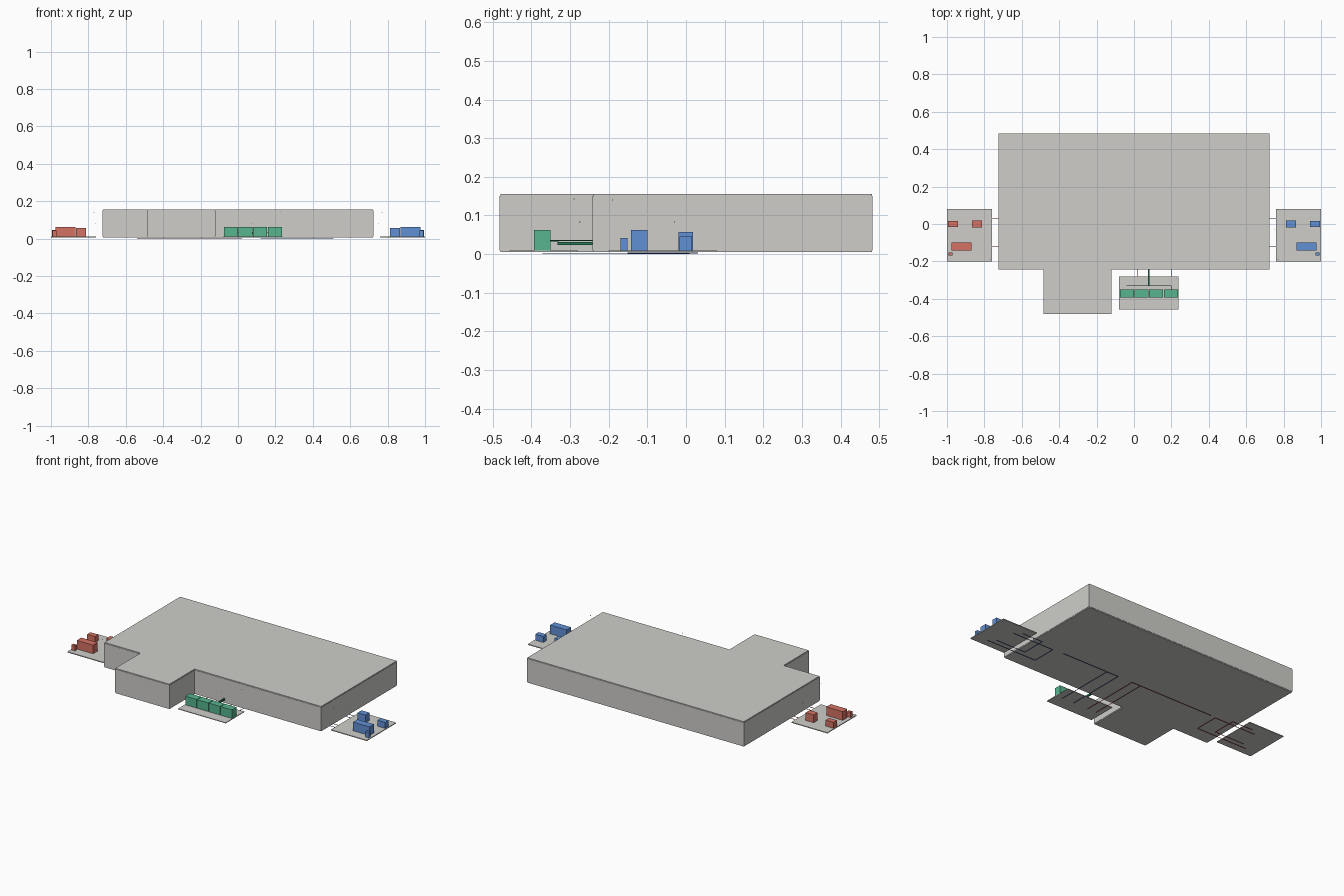
import bpy, bmesh
from mathutils import Vector

cube = bpy.data.objects.get("Cube")
if cube:
    bpy.data.objects.remove(cube, do_unlink=True)


def material(name, rgb):
    m = bpy.data.materials.new(name)
    m.use_nodes = True
    m.diffuse_color = (*rgb, 1)
    m.node_tree.nodes["Principled BSDF"].inputs["Base Color"].default_value = (*rgb, 1)
    return m


GREY = material("concrete grey", (0.62, 0.615, 0.59))
BLUE = material("equipment blue", (0.12, 0.28, 0.66))
RED = material("equipment red", (0.66, 0.165, 0.125))
GREEN = material("equipment green", (0.095, 0.46, 0.27))
BLUE_PIPE = material("pipe blue", (0.03, 0.08, 0.35))
RED_PIPE = material("pipe red", (0.40, 0.03, 0.03))
GREEN_PIPE = material("pipe green", (0.02, 0.18, 0.09))


def finish(name, bm, mat):
    bmesh.ops.recalc_face_normals(bm, faces=bm.faces[:])
    me = bpy.data.meshes.new(name)
    bm.to_mesh(me)
    bm.free()
    me.materials.append(mat)
    ob = bpy.data.objects.new(name, me)
    bpy.context.scene.collection.objects.link(ob)
    return ob


def box(name, x, y, z, mat):
    """Box from (min, max) pairs."""
    bm = bmesh.new()
    bmesh.ops.create_cube(bm, size=1)
    for v in bm.verts:
        v.co = [(a + b) / 2 + c * abs(b - a) for (a, b), c in zip((x, y, z), v.co)]
    return finish(name, bm, mat)


def pipe(name, points, mat, r=0.001):
    """Square-section pipe along axis-aligned points."""
    bm = bmesh.new()
    for p, q in zip(points, points[1:]):
        p, q = Vector(p), Vector(q)
        ret = bmesh.ops.create_cube(bm, size=1)
        for v in ret["verts"]:
            v.co = [(a + b) / 2 + c * (abs(b - a) + 2 * r) for a, b, c in zip(p, q, v.co)]
    return finish(name, bm, mat)


def footprint(name, inset, z0, z1):
    """Extruded plan of the main hall with its front wing."""
    i = inset
    plan = [(-0.725 + i, 0.483 - i), (-0.725 + i, -0.242 + i), (-0.485 + i, -0.242 + i),
            (-0.485 + i, -0.482 + i), (-0.12 - i, -0.482 + i), (-0.12 - i, -0.242 + i),
            (0.725 - i, -0.242 + i), (0.725 - i, 0.483 - i)]
    bm = bmesh.new()
    face = bm.faces.new([bm.verts.new((x, y, z0)) for x, y in plan])
    ext = bmesh.ops.extrude_face_region(bm, geom=[face])
    top = [g for g in ext["geom"] if isinstance(g, bmesh.types.BMVert)]
    bmesh.ops.translate(bm, verts=top, vec=(0, 0, z1 - z0))
    return finish(name, bm, GREY)


# Building shell
footprint("floor_slab", 0.002, 0.005, 0.010)
footprint("walls", 0.0, 0.010, 0.150)
footprint("roof_slab", 0.002, 0.150, 0.155)

# Side yards: pad, four units and service pipes, mirrored left and right
UNITS = [("inner_unit", (0.812, 0.865), (-0.02, 0.018), 0.057),
         ("outer_unit", (0.942, 0.995), (-0.017, 0.015), 0.046),
         ("main_unit", (0.868, 0.977), (-0.142, -0.099), 0.062),
         ("small_unit", (0.970, 0.992), (-0.169, -0.152), 0.042)]
for side, s, mat, pmat in (("left", 1, BLUE, BLUE_PIPE), ("right", -1, RED, RED_PIPE)):
    def span(a, b):
        return tuple(sorted((s * a, s * b)))

    box(side + "_pad", span(0.76, 1.0), (-0.20, 0.08), (0.005, 0.010), GREY)
    for name, x, y, top in UNITS:
        box(f"{side}_{name}", span(*x), y, (0.010, top), mat)
    # Buried loops between the yard and the building
    for n, (xa, xb, ya, yb) in enumerate(((0.58, 0.86, 0.0, -0.15), (0.68, 0.82, 0.03, -0.118))):
        pipe(f"{side}_service_loop_{n}",
             [(s * xb, ya, 0.003), (s * xa, ya, 0.003), (s * xa, yb, 0.003),
              (s * (xb + 0.06), yb, 0.003)], pmat)

# Buried mains and their branches to the front yard
for side, xs, end, mat in (("left", (0.12, 0.20), 0.51, BLUE_PIPE),
                           ("right", (0.02, -0.04), -0.54, RED_PIPE)):
    pipe(side + "_main", [(end, 0.008, 0.001), (xs[0], 0.008, 0.001)], mat)
    for x in xs:
        pipe(side + "_branch", [(x, 0.008, 0.001), (x, -0.37, 0.001)], mat)

# Front yard: pad, row of four units, manifold
box("front_pad", (-0.08, 0.238), (-0.457, -0.28), (0.006, 0.010), GREY)
for i in range(4):
    x = -0.076 + 0.0785 * i
    box(f"front_unit_{i + 1}", (x, x + 0.075), (-0.393, -0.35), (0.010, 0.062), GREEN)
pipe("front_manifold", [(-0.04, -0.33, 0.034), (0.20, -0.33, 0.034), (0.20, -0.35, 0.034)],
     GREEN_PIPE)
pipe("front_feed_pipe", [(0.08, -0.24, 0.028), (0.08, -0.328, 0.028)], GREEN_PIPE, 0.004)
pipe("front_return_pipe", [(0.08, -0.24, 0.035), (0.08, -0.35, 0.035)], GREEN_PIPE)

# Tiny fixtures around the yards
for x, y, z in ((0.77, -0.19, 0.140), (-0.77, -0.19, 0.140), (0.75, -0.03, 0.083),
                (-0.76, -0.03, 0.083), (0.08, -0.275, 0.083), (0.225, -0.29, 0.143)):
    box("yard_fixture", (x - 0.0015, x + 0.0015), (y - 0.0015, y + 0.0015),
        (z - 0.0015, z + 0.0015), GREY)
